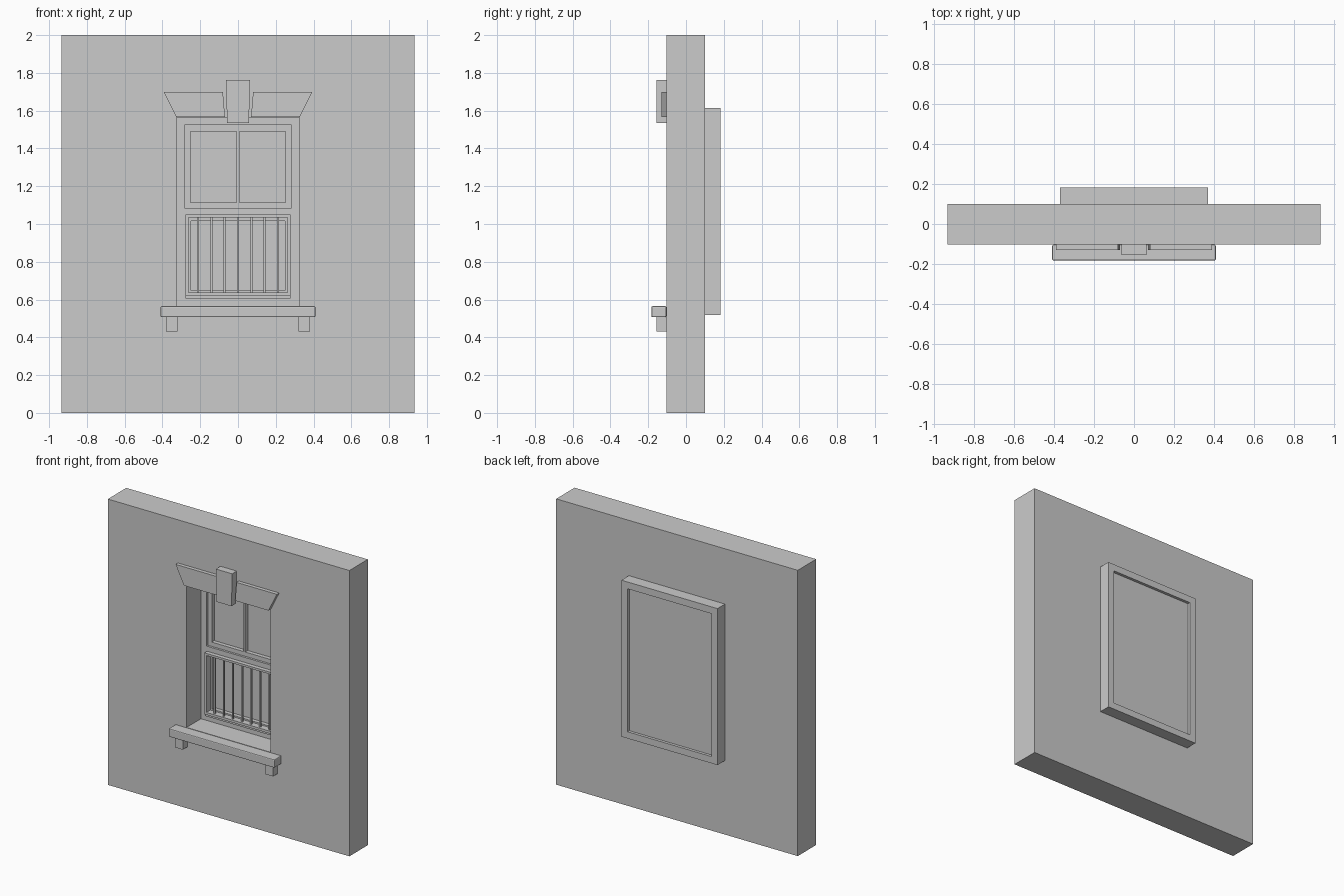
import bpy, bmesh

if "Cube" in bpy.data.objects:
    bpy.data.objects.remove(bpy.data.objects["Cube"])

stone = bpy.data.materials.new("plain grey")
stone.use_nodes = True
GREY = (0.6, 0.6, 0.6, 1)
stone.diffuse_color = GREY
stone.node_tree.nodes["Principled BSDF"].inputs["Base Color"].default_value = GREY


def finish(name, bm):
    bmesh.ops.recalc_face_normals(bm, faces=bm.faces)
    mesh = bpy.data.meshes.new(name)
    bm.to_mesh(mesh)
    bm.free()
    mesh.materials.append(stone)
    obj = bpy.data.objects.new(name, mesh)
    bpy.context.collection.objects.link(obj)
    return obj


def prism(name, outline, y0, y1):
    """Extrude an x-z outline from y0 to y1."""
    bm = bmesh.new()
    face = bm.faces.new([bm.verts.new((x, y0, z)) for x, z in outline])
    out = bmesh.ops.extrude_face_region(bm, geom=[face])["geom"]
    verts = [v for v in out if isinstance(v, bmesh.types.BMVert)]
    bmesh.ops.translate(bm, verts=verts, vec=(0, y1 - y0, 0))
    return finish(name, bm)


def rect(x0, x1, z0, z1):
    return [(x0, z0), (x1, z0), (x1, z1), (x0, z1)]


def ring(name, outer, inner, y0, y1):
    """Rectangular frame with a rectangular hole right through it."""
    bm = bmesh.new()
    loops = [[bm.verts.new((x, y, z)) for x, z in rect(*r)]
             for r, y in ((outer, y0), (outer, y1), (inner, y1), (inner, y0))]
    for a, b in zip(loops, loops[1:] + loops[:1]):
        for i in range(4):
            j = (i + 1) % 4
            bm.faces.new((a[i], a[j], b[j], b[i]))
    return finish(name, bm)


WALL_FRONT, WALL_BACK, REAR = -0.104, 0.1, 0.183
OPENING = (-0.325, 0.325, 0.565, 1.565)

# Wall with its opening and the casing behind it
ring("wall", (-0.935, 0.935, 0, 2), OPENING, WALL_FRONT, WALL_BACK)
ring("rear_casing", (-0.372, 0.372, 0.518, 1.613), OPENING, WALL_BACK, REAR)
prism("rear_panel", rect(*OPENING), 0.105, 0.163)

# Fixed window frame, split into an upper and a lower half
UPPER = (-0.283, 0.283, 1.085, 1.525)
LOWER = (-0.278, 0.278, 0.62, 1.05)
ring("upper_frame", (-0.325, 0.325, 1.06, 1.565), UPPER, 0.055, 0.105)
ring("lower_frame", (-0.325, 0.325, 0.565, 1.06), LOWER, 0.055, 0.105)

# Upper sash with two panes
ring("upper_sash", UPPER, (-0.252, 0.252, 1.115, 1.49), 0.07, 0.105)
prism("upper_mullion", rect(-0.007, 0.007, 1.115, 1.49), 0.07, 0.105)
prism("upper_glass", rect(-0.252, 0.252, 1.115, 1.49), 0.098, 0.105)

# Lower sash, standing forward, with a bottom rail and bars
ring("lower_sash", LOWER, (-0.263, 0.263, 0.637, 1.035), 0.026, 0.07)
ring("lower_inner_sash", LOWER, (-0.25, 0.25, 0.647, 1.015), 0.07, 0.105)
prism("lower_rail", rect(-0.278, 0.278, 0.605, 0.62), 0.034, 0.06)
prism("lower_glass", rect(-0.25, 0.25, 0.647, 1.015), 0.098, 0.105)
for i in range(7):
    x = (i - 3) * 0.0705
    prism(f"bar_{i + 1}", rect(x - 0.005, x + 0.005, 0.637, 1.035), 0.04, 0.052)

# Splayed lintel halves and sill brackets, one on each side
for side, s in (("left", 1), ("right", -1)):
    lintel = [(0.327, 1.567), (0.392, 1.698), (0.08, 1.698), (0.069, 1.567)]
    prism(side + "_lintel", [(s * x, z) for x, z in lintel], -0.13, WALL_FRONT)
    prism(side + "_bracket", rect(s * 0.319, s * 0.38, 0.43, 0.509), -0.155, WALL_FRONT)

# Keystone
prism("keystone", [(-0.058, 1.535), (0.058, 1.535), (0.063, 1.763), (-0.063, 1.763)],
      -0.155, WALL_FRONT)

# Sill with softened edges
sill = prism("sill", rect(-0.41, 0.41, 0.507, 0.565), -0.183, WALL_FRONT)
bevel = sill.modifiers.new("soft edges", "BEVEL")
bevel.width = 0.006
bevel.segments = 2
